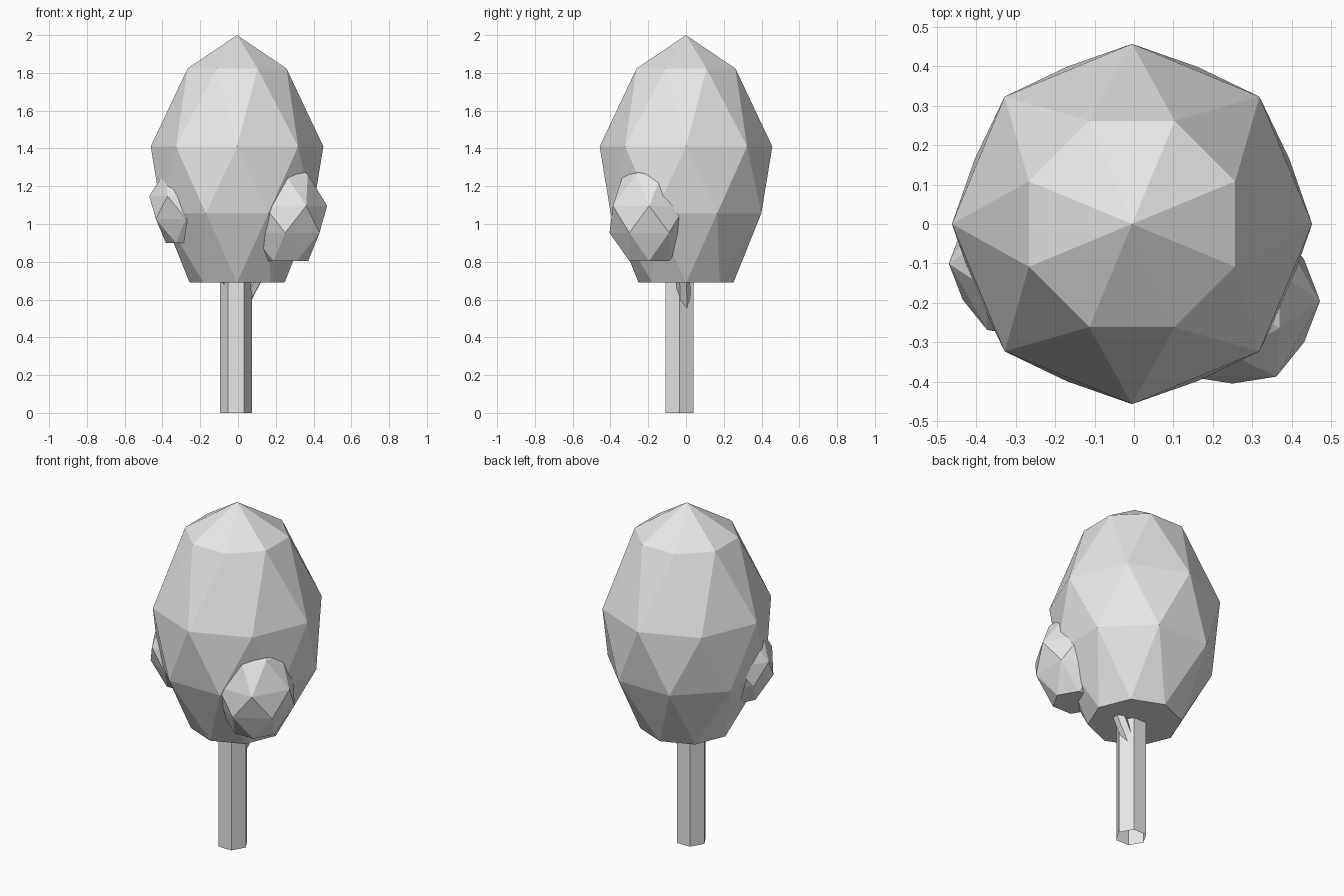
import bpy
import bmesh
import math
from mathutils import Vector

cube = bpy.data.objects.get("Cube")
if cube:
    bpy.data.objects.remove(cube, do_unlink=True)

GREY = (0.8, 0.8, 0.8, 1.0)
grey = bpy.data.materials.new("plain_grey")
grey.use_nodes = True
grey.diffuse_color = GREY
grey.node_tree.nodes["Principled BSDF"].inputs["Base Color"].default_value = GREY


def add_object(name, bm):
    bmesh.ops.recalc_face_normals(bm, faces=bm.faces)
    mesh = bpy.data.meshes.new(name)
    bm.to_mesh(mesh)
    bm.free()
    mesh.materials.append(grey)
    obj = bpy.data.objects.new(name, mesh)
    bpy.context.collection.objects.link(obj)
    return obj


# Foliage outline from flat base upwards: (radius, height) as fractions
PROFILE = [(0.55, 0.0), (0.945, 0.28), (1.0, 0.55), (0.62, 0.865)]


def foliage(name, centre, radius, height, sides):
    """Faceted egg: staggered rings joined by triangles, flat base, pointed top."""
    bm = bmesh.new()
    base = Vector(centre)
    rings = []
    for level, (r, h) in enumerate(PROFILE):
        ring = []
        for i in range(sides):
            a = (i + 0.5 * (level % 2)) * math.tau / sides
            offset = Vector((math.cos(a) * r * radius, math.sin(a) * r * radius, h * height))
            ring.append(bm.verts.new(base + offset))
        rings.append(ring)
    bm.faces.new(rings[0])
    for level, (low, high) in enumerate(zip(rings, rings[1:])):
        for i in range(sides):
            j = (i + 1) % sides
            if level % 2 == 0:
                bm.faces.new((low[i], low[j], high[i]))
                bm.faces.new((low[j], high[j], high[i]))
            else:
                bm.faces.new((low[i], low[j], high[j]))
                bm.faces.new((low[i], high[j], high[i]))
    tip = bm.verts.new(base + Vector((0, 0, height)))
    for i in range(sides):
        bm.faces.new((rings[-1][i], rings[-1][(i + 1) % sides], tip))
    return add_object(name, bm)


def limb(name, start, end, radius, sides, capped):
    """Straight prism between two points."""
    start, end = Vector(start), Vector(end)
    axis = end - start
    turn = axis.to_track_quat('Z', 'Y')
    bm = bmesh.new()
    loops = []
    for p in (start, end):
        loops.append([bm.verts.new(p + turn @ Vector((radius * math.cos(a), radius * math.sin(a), 0)))
                      for a in (i * math.tau / sides for i in range(sides))])
    for i in range(sides):
        j = (i + 1) % sides
        bm.faces.new((loops[0][i], loops[0][j], loops[1][j], loops[1][i]))
    if capped:
        bm.faces.new(loops[0])
        bm.faces.new(loops[1])
    return add_object(name, bm)


# Main crown and the two side clumps
foliage("crown", (-0.005, 0, 0.69), 0.457, 1.31, 8)
foliage("left_clump", (0.25, -0.195, 0.805), 0.222, 0.53, 6)
foliage("right_clump", (-0.275, -0.1, 0.9), 0.195, 0.45, 6)

# Trunk, open underneath, and the branches rising into the crown
limb("trunk", (-0.01, -0.035, 0), (-0.01, -0.035, 0.8), 0.085, 6, False)
limb("left_branch", (0, -0.01, 0.523), (0.22, -0.02, 0.96), 0.036, 6, True)
limb("right_branch", (0, -0.05, 0.6), (-0.24, -0.095, 0.99), 0.025, 6, True)
